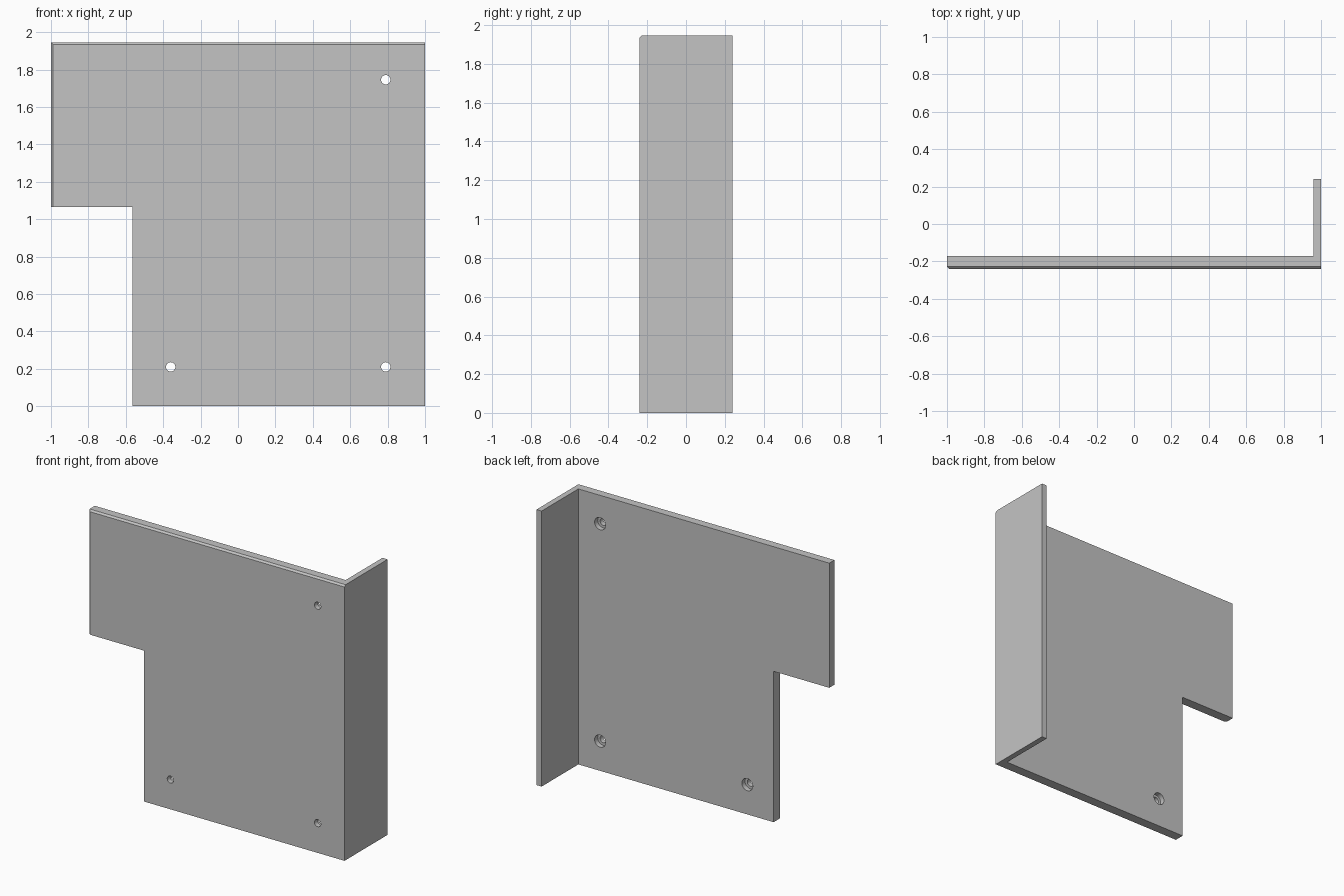
import bpy, bmesh
from mathutils import Matrix, Vector

if "Cube" in bpy.data.objects:
    bpy.data.objects.remove(bpy.data.objects["Cube"], do_unlink=True)

HEIGHT, FRONT, BACK = 1.945, -0.24, 0.24
PLATE_BACK, FLANGE_X = -0.17, 0.96
CHAMFER = 0.012

grey = bpy.data.materials.new("plain grey")
grey.use_nodes = True
grey.diffuse_color = (0.55, 0.55, 0.55, 1)
grey.node_tree.nodes["Principled BSDF"].inputs["Base Color"].default_value = grey.diffuse_color


def make_object(name, bm):
    bmesh.ops.recalc_face_normals(bm, faces=bm.faces)
    mesh = bpy.data.meshes.new(name)
    bm.to_mesh(mesh)
    bm.free()
    mesh.materials.append(grey)
    obj = bpy.data.objects.new(name, mesh)
    bpy.context.collection.objects.link(obj)
    return obj


def box(name, low, high):
    bm = bmesh.new()
    low, high = Vector(low), Vector(high)
    bmesh.ops.create_cube(bm, size=1, matrix=Matrix.Translation((low + high) / 2)
                          @ Matrix.Diagonal((*(high - low), 1)))
    return make_object(name, bm)


def drill(name, x, z, radius, y0, y1):
    bm = bmesh.new()
    bmesh.ops.create_cone(bm, cap_ends=True, segments=32, radius1=radius, radius2=radius,
                          depth=y1 - y0,
                          matrix=Matrix.Translation((x, (y0 + y1) / 2, z))
                          @ Matrix.Rotation(1.5707963, 4, "X"))
    return make_object(name, bm)


# Angle bracket: thick front plate with a thin flange turned back on its left
plan = [(-1, FRONT), (1, FRONT), (1, BACK), (FLANGE_X, BACK),
        (FLANGE_X, PLATE_BACK), (-1, PLATE_BACK)]
bm = bmesh.new()
face = bm.faces.new([bm.verts.new((x, y, 0)) for x, y in plan])
top = bmesh.ops.extrude_face_region(bm, geom=[face])
bmesh.ops.translate(bm, vec=(0, 0, HEIGHT),
                    verts=[v for v in top["geom"] if isinstance(v, bmesh.types.BMVert)])
bmesh.ops.recalc_face_normals(bm, faces=bm.faces)

# Chamfers along the front plate's top and outer side edges
edges = [e for e in bm.edges if all(v.co.y < FRONT + 0.001 for v in e.verts)
         and (all(v.co.z > HEIGHT - 0.001 for v in e.verts)
              or all(v.co.x < -0.999 for v in e.verts))]
bmesh.ops.bevel(bm, geom=edges, offset=CHAMFER, segments=1, affect="EDGES")
bracket = make_object("angle_bracket", bm)

# Lower corner notch and counterbored screw holes
cutters = [box("notch_cutter", (-1.2, -0.5, -0.2), (-0.565, 0.5, 1.065))]
for x, z in [(0.79, 1.745), (0.79, 0.21), (-0.36, 0.21)]:
    cutters.append(drill("hole_cutter", x, z, 0.025, FRONT - 0.1, PLATE_BACK + 0.1))
    cutters.append(drill("counterbore_cutter", x, z, 0.043, PLATE_BACK - 0.035, PLATE_BACK + 0.1))
for cutter in cutters:
    cutter.hide_render = True
    mod = bracket.modifiers.new("cut", "BOOLEAN")
    mod.operation, mod.solver, mod.object = "DIFFERENCE", "EXACT", cutter

# Bake the cuts and discard the cutters
bpy.context.view_layer.update()
baked = bpy.data.meshes.new_from_object(
    bracket.evaluated_get(bpy.context.evaluated_depsgraph_get()))
bracket.modifiers.clear()
bracket.data = baked
for cutter in cutters:
    bpy.data.objects.remove(cutter, do_unlink=True)

bpy.ops.object.select_all(action="DESELECT")
bracket.select_set(True)
bpy.context.view_layer.objects.active = bracket
bpy.ops.object.shade_smooth_by_angle()
